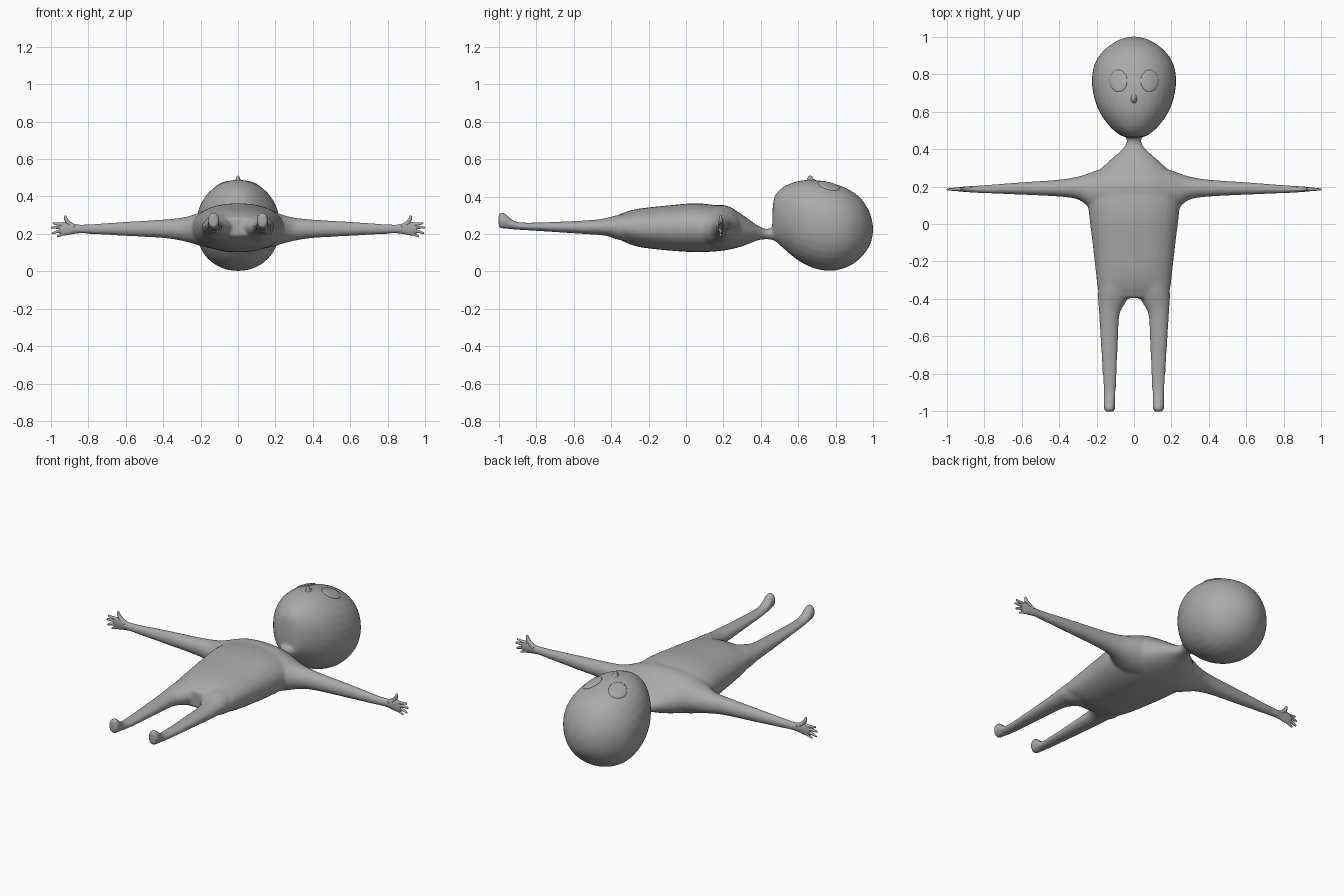
import bpy, bmesh
from math import cos, sin, pi, copysign
from mathutils import Vector
from mathutils.bvhtree import BVHTree

cube = bpy.data.objects.get("Cube")
if cube:
    bpy.data.objects.remove(cube)

grey = bpy.data.materials.new("plain grey")
grey.use_nodes = True
colour = (0.4, 0.4, 0.4, 1)
grey.diffuse_color = colour
grey.node_tree.nodes["Principled BSDF"].inputs["Base Color"].default_value = colour


def finish(bm, name):
    bmesh.ops.recalc_face_normals(bm, faces=bm.faces)
    for f in bm.faces:
        f.smooth = True
    mesh = bpy.data.meshes.new(name)
    bm.to_mesh(mesh)
    bm.free()
    mesh.materials.append(grey)
    obj = bpy.data.objects.new(name, mesh)
    bpy.context.collection.objects.link(obj)
    return obj


def smooth_path(stations, steps=5):
    """Catmull-Rom interpolation of the stations."""
    s = [Vector(p) for p in stations]
    s = [s[0]] + s + [s[-1]]
    out = []
    for a, b, c, d in zip(s, s[1:], s[2:], s[3:]):
        for i in range(steps):
            t = i / steps
            out.append(0.5 * (2 * b + (c - a) * t + (2 * a - 5 * b + 4 * c - d) * t * t
                              + (3 * b - a - 3 * c + d) * t ** 3))
    return out + [s[-1]]


def bridge(bm, rings):
    n = len(rings[0])
    for a, b in zip(rings, rings[1:]):
        for i in range(n):
            j = (i + 1) % n
            bm.faces.new((a[i], a[j], b[j], b[i]))
    bm.faces.new(rings[0])
    bm.faces.new(rings[-1])


def loft(bm, stations, axis="y", power=2.0, n=32):
    """Stations: position on axis, side low, side high, z low, z high."""
    rings = []
    for t, s0, s1, z0, z1 in smooth_path(stations):
        ring = []
        for i in range(n):
            c, s = cos(2 * pi * i / n), sin(2 * pi * i / n)
            c = copysign(abs(c) ** (2 / power), c)
            s = copysign(abs(s) ** (2 / power), s)
            side = (s0 + s1) / 2 + (s1 - s0) / 2 * c
            z = (z0 + z1) / 2 + (z1 - z0) / 2 * s
            ring.append(bm.verts.new((side, t, z) if axis == "y" else (t, side, z)))
        rings.append(ring)
    bridge(bm, rings)


def tube(bm, points, n=10):
    """Round tapered limb through (x, y, z, radius) points in an x-z plane."""
    path = smooth_path(points, 4)
    rings = []
    for i, p in enumerate(path):
        d = (path[min(i + 1, len(path) - 1)] - path[max(i - 1, 0)]).to_3d().normalized()
        u, v = Vector((0, 1, 0)), d.cross(Vector((0, 1, 0)))
        rings.append([bm.verts.new(p.to_3d() + p.w * (u * cos(2 * pi * k / n) + v * sin(2 * pi * k / n)))
                      for k in range(n)])
    bridge(bm, rings)


bm = bmesh.new()

# Head: position, half width, z low, z high
head = [(.462, .03, .18, .31), (.468, .06, .17, .38), (.485, .09, .155, .42),
        (.53, .137, .115, .457), (.6, .185, .058, .483), (.68, .214, .018, .489),
        (.77, .225, .002, .475), (.86, .208, .022, .443), (.93, .158, .068, .395),
        (.975, .095, .125, .33), (.993, .05, .17, .28), (1.0, .012, .21, .24)]
loft(bm, [(y, -w, w, a, b) for y, w, a, b in head], power=2.1)

# Torso and neck
torso = [(-.395, .18, .19, .285), (-.33, .196, .158, .315), (-.25, .205, .13, .335),
         (-.1, .222, .112, .352), (.03, .238, .103, .363), (.12, .245, .104, .359),
         (.2, .235, .111, .345), (.27, .2, .125, .322), (.33, .14, .145, .282),
         (.38, .083, .165, .247), (.42, .046, .171, .228), (.45, .04, .17, .23),
         (.5, .05, .16, .25)]
loft(bm, [(y, -w, w, a, b) for y, w, a, b in torso], power=2.2)

# Both arms as one span through the shoulders
arm = [(0, .06, .31, .115, .355), (.1, .06, .305, .118, .348), (.18, .06, .292, .13, .325),
       (.24, .09, .272, .148, .302), (.3, .131, .253, .163, .287), (.4, .146, .237, .178, .277),
       (.6, .156, .223, .189, .265), (.8, .164, .208, .2, .252), (.88, .168, .203, .203, .251),
       (.91, .172, .198, .208, .25)]
loft(bm, [(-a[0], *a[1:]) for a in arm[:0:-1]] + arm, axis="x")

# Legs with upturned feet
leg = [(-.25, .03, .18, .15, .315), (-.36, .02, .192, .168, .302), (-.42, .045, .191, .188, .287),
       (-.48, .076, .187, .195, .277), (-.6, .084, .18, .203, .269), (-.8, .092, .168, .216, .261),
       (-.9, .097, .162, .222, .264), (-.94, .1, .161, .225, .285), (-.97, .1, .161, .227, .312),
       (-.99, .101, .16, .229, .316), (-1.002, .108, .153, .237, .308)]
for side in (-1, 1):
    loft(bm, [(y, side * a, side * b, lo, hi) for y, a, b, lo, hi in leg])

body = finish(bm, "body")
remesh = body.modifiers.new("fuse", "REMESH")
remesh.mode = "VOXEL"
remesh.voxel_size = 0.008
remesh.use_smooth_shade = True
blend = body.modifiers.new("blend", "SMOOTH")
blend.factor = 0.5
blend.iterations = 12

# Small pointed nose
bm = bmesh.new()
nose_rings = []
for z, r in smooth_path([(.465, .036), (.482, .026), (.492, .016), (.502, .011), (.509, .007), (.512, .001)], 3):
    nose_rings.append([bm.verts.new((r * .8 * cos(k * pi / 8),
                                     .664 + (z < .495) * .004 + r * 1.2 * sin(k * pi / 8), z))
                       for k in range(16)])
bridge(bm, nose_rings)
finish(bm, "nose")

# Hand: flat palm, four fingers and a thumb
bm = bmesh.new()
loft(bm, [(.84, .171, .201, .205, .248), (.88, .17, .2, .2, .255), (.91, .172, .199, .194, .263),
          (.935, .174, .197, .192, .262), (.953, .178, .194, .2, .252)], axis="x", n=20)
fingers = [((.925, .25), (.965, .253), (.99, .257)), ((.935, .235), (.975, .235), (1.0, .233)),
           ((.935, .218), (.97, .211), (.994, .203)), ((.915, .207), (.945, .195), (.967, .187))]
for (xa, za), (xb, zb), (xc, zc) in fingers:
    tube(bm, [(xa, .186, za, .01), (xb, .185, zb, .0075), (xc - .004, .184, zc, .005), (xc, .184, zc, .001)])
tube(bm, [(.875, .186, .235, .016), (.908, .186, .262, .012), (.921, .185, .283, .009),
          (.922, .185, .296, .006), (.921, .185, .3, .001)])
hand = finish(bm, "hands")

# Eyes: thin oval plates laid on the face
bpy.context.view_layer.update()
face = BVHTree.FromObject(body, bpy.context.evaluated_depsgraph_get())
bm = bmesh.new()
eye_rings = []
for r, lift in ((1.0, -.004), (1.0, .003), (.93, .005), (.7, .006), (.4, .006), (.1, .006)):
    ring = []
    for k in range(32):
        a = 2 * pi * k / 32
        x, y = .083 + .047 * r * cos(a), .764 + .058 * r * sin(a)
        hit = face.ray_cast(Vector((x, y, 2)), Vector((0, 0, -1)))[0]
        ring.append(bm.verts.new((x, y, (hit.z if hit else .45) + lift)))
    eye_rings.append(ring)
bridge(bm, eye_rings)
eyes = finish(bm, "eyes")

for obj in (hand, eyes):
    mirror = obj.modifiers.new("mirror", "MIRROR")
    mirror.use_axis[0] = True
